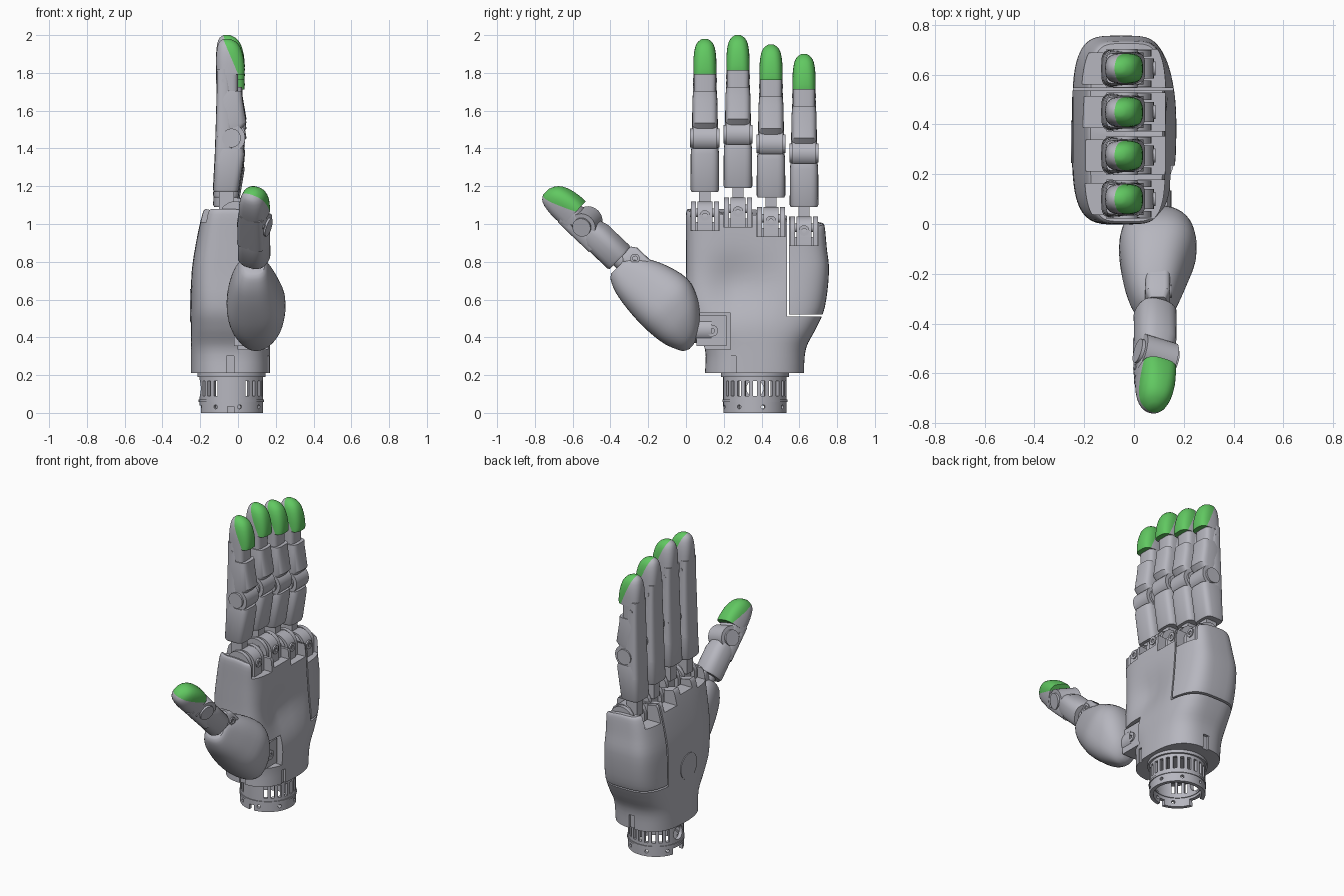
import bpy, bmesh, math
from mathutils import Matrix, Vector

if "Cube" in bpy.data.objects:
    bpy.data.objects.remove(bpy.data.objects["Cube"])


def material(name, rgb):
    m = bpy.data.materials.new(name)
    m.use_nodes = True
    m.diffuse_color = (*rgb, 1)
    m.node_tree.nodes["Principled BSDF"].inputs["Base Color"].default_value = (*rgb, 1)
    return m


GREY = material("grey metal", (0.47, 0.47, 0.52))
GREEN = material("green pad", (0.12, 0.58, 0.12))
I = Matrix.Identity(4)


def T(x, y, z):
    return Matrix.Translation((x, y, z))


def add(name, bm, M=I, mats=(GREY,), angle=35):
    bmesh.ops.recalc_face_normals(bm, faces=bm.faces)
    bm.transform(M)
    me = bpy.data.meshes.new(name)
    bm.to_mesh(me)
    bm.free()
    for m in mats:
        me.materials.append(m)
    ob = bpy.data.objects.new(name, me)
    bpy.context.collection.objects.link(ob)
    smooth(ob, angle)
    return ob


def smooth(ob, angle=35):
    bpy.ops.object.select_all(action='DESELECT')
    ob.select_set(True)
    bpy.context.view_layer.objects.active = ob
    bpy.ops.object.shade_smooth_by_angle(angle=math.radians(angle))


def refine(rings, steps):
    """Catmull-Rom interpolation between rings."""
    out = []
    for i in range(len(rings) - 1):
        a, b, c, d = (rings[max(0, min(len(rings) - 1, i + k))] for k in (-1, 0, 1, 2))
        for s in range(steps):
            t = s / steps
            out.append(tuple(q + 0.5 * t * (r - p + t * (2 * p - 5 * q + 4 * r - w + t * (3 * (q - r) + w - p)))
                             for p, q, r, w in zip(a, b, c, d)))
    return out + [rings[-1]]


def loft(rings, n=28, steps=1, warp=None):
    """Rings are (z, x0, x1, y0, y1, squareness)."""
    bm = bmesh.new()
    loops = []
    for z, x0, x1, y0, y1, e in refine(rings, steps):
        loop = []
        for k in range(n):
            a = 2 * math.pi * k / n
            c, s = math.cos(a), math.sin(a)
            x = (x0 + x1) / 2 + (x1 - x0) / 2 * math.copysign(abs(c) ** (2 / e), c)
            y = (y0 + y1) / 2 + (y1 - y0) / 2 * math.copysign(abs(s) ** (2 / e), s)
            loop.append(bm.verts.new(warp(x, y, z) if warp else (x, y, z)))
        loops.append(loop)
    for A, B in zip(loops, loops[1:]):
        for k in range(n):
            bm.faces.new((A[k], A[(k + 1) % n], B[(k + 1) % n], B[k]))
    for L in (loops[0], loops[-1]):
        mid = bm.verts.new(sum((v.co for v in L), Vector()) / n)
        for k in range(n):
            bm.faces.new((L[k], L[(k + 1) % n], mid))
    return bm


def box(x0, x1, y0, y1, z0, z1):
    bm = bmesh.new()
    bmesh.ops.create_cube(bm, size=1)
    bm.transform(T((x0 + x1) / 2, (y0 + y1) / 2, (z0 + z1) / 2) @ Matrix.Diagonal((x1 - x0, y1 - y0, z1 - z0, 1)))
    return bm


def cyl(r, h, n=32):
    bm = bmesh.new()
    bmesh.ops.create_cone(bm, cap_ends=True, segments=n, radius1=r, radius2=r, depth=h)
    return bm


def tube(r0, r1, z0, z1, n=32):
    bm = bmesh.new()
    prof = [(r0, z0), (r1, z0), (r1, z1), (r0, z1)]
    cols = [[bm.verts.new((r * math.cos(2 * math.pi * k / n), r * math.sin(2 * math.pi * k / n), z))
             for r, z in prof] for k in range(n)]
    for k in range(n):
        A, B = cols[k], cols[(k + 1) % n]
        for j in range(4):
            bm.faces.new((A[j], B[j], B[(j + 1) % 4], A[(j + 1) % 4]))
    return bm


def arch(x0, x1, z0, zc, y0, y1):
    """Plate with a rounded top, extruded along y."""
    bm = bmesh.new()
    r, cx = (x1 - x0) / 2, (x0 + x1) / 2
    pts = [(x0, z0), (x1, z0)] + [(cx + r * math.cos(math.pi * k / 14), zc + r * math.sin(math.pi * k / 14)) for k in range(15)]
    f = bm.faces.new([bm.verts.new((x, y0, z)) for x, z in pts])
    ext = bmesh.ops.extrude_face_region(bm, geom=[f])["geom"]
    bmesh.ops.translate(bm, vec=(0, y1 - y0, 0), verts=[v for v in ext if isinstance(v, bmesh.types.BMVert)])
    return bm


def cut(ob, cutters):
    for bm, M in cutters:
        c = add("cutter", bm, M)
        c.hide_render = True
        mod = ob.modifiers.new("cut", 'BOOLEAN')
        mod.operation, mod.object, mod.solver = 'DIFFERENCE', c, 'EXACT'
        bpy.context.view_layer.objects.active = ob
        bpy.ops.object.modifier_apply(modifier=mod.name)
        bpy.data.objects.remove(c)
    smooth(ob)


ALONG_Y = Matrix.Rotation(math.pi / 2, 4, 'X')
ALONG_X = Matrix.Rotation(math.pi / 2, 4, 'Y')
FINGERS = [("index", 0.10, -0.02), ("middle", 0.275, 0.0), ("ring", 0.45, -0.05), ("little", 0.625, -0.10)]


# Palm: hollowed on the +x side, top sloping to the little finger
def palm_warp(x, y, z):
    if z > 0.75:
        top = 1.08 - 0.2 * max(0, y - 0.35) - 0.25 * max(0, x)
        z = 0.75 + (z - 0.75) * (top - 0.75) / 0.34
    if x > 0:
        x -= 0.05 * math.exp(-((y - 0.27) / 0.15) ** 2 - ((z - 0.68) / 0.14) ** 2)
    return x, y, z


palm = add("palm", loft([
    (0.21, -0.25, 0.17, 0.10, 0.625, 2.6), (0.34, -0.25, 0.17, 0.10, 0.635, 2.8),
    (0.45, -0.25, 0.17, 0.04, 0.69, 3.2), (0.56, -0.25, 0.16, 0.0, 0.735, 3.6),
    (0.75, -0.245, 0.14, 0.0, 0.757, 4), (0.92, -0.22, 0.13, 0.0, 0.745, 4.2),
    (1.06, -0.19, 0.125, 0.0, 0.735, 4.5), (1.09, -0.175, 0.115, 0.01, 0.725, 4.5)], 72, 4, palm_warp))
cuts = [(box(-0.4, 0.4, 0.536, 0.546, 0.51, 1.3), I),
        (box(-0.4, 0.4, 0.540, 0.9, 0.51, 0.521), I),
        (box(0.0, 0.4, -0.02, 0.235, 0.335, 0.53), I),
        (box(0.15, 0.4, 0.235, 0.265, 0.1, 0.30), I),
        (box(-0.06, -0.02, -0.1, 0.113, 0.1, 0.30), I),
        (box(-0.06, -0.02, 0.61, 0.8, 0.1, 0.30), I)]
for _, y, o in FINGERS:
    cuts += [(box(-0.11, 0.4, y - 0.077, y + 0.077, 0.985 + o, 1.4), I),
             (box(-0.4, 0.0, y - 0.062, y + 0.062, 1.03 + o, 1.4), I)]
cut(palm, cuts)
add("back_disc", cyl(0.085, 0.02), T(-0.244, 0.33, 0.57) @ ALONG_X)

# Thumb mount in the palm recess
add("thumb_mount", box(-0.02, 0.135, 0.055, 0.215, 0.355, 0.515))
add("thumb_mount_pivot", cyl(0.07, 0.17), T(0.08, 0.05, 0.44) @ ALONG_Y)
add("thumb_mount_screw", tube(0.012, 0.03, 0, 0.012, 20), T(0.133, 0.14, 0.435) @ ALONG_X)

# Wrist: slotted tube with a lower collar
wrist = add("wrist", tube(0.145, 0.168, 0.0, 0.23, 64))
slots = []
for k in range(24):
    R = Matrix.Rotation(math.radians(15 * k), 4, 'Z')
    if k not in (11, 12, 13, 17, 18, 19):
        slots.append((box(0.1, 0.25, -0.011, 0.011, 0.09, 0.17), R))
    if k % 3 == 1:
        slots.append((cyl(0.011, 0.1, 12), R @ T(0.16, 0, 0.032) @ ALONG_X))
slots += [(cyl(0.045, 0.2), T(-0.16, 0, 0.13) @ ALONG_X),
          (box(-0.02, 0.015, -0.3, -0.1, -0.05, 0.035), I), (box(-0.3, -0.1, -0.05, 0.05, -0.05, 0.04), I)]
cut(wrist, slots)
wrist.location = (-0.035, 0.365, 0)
add("wrist_collar", tube(0.14, 0.173, 0.058, 0.07, 64), T(-0.035, 0.365, 0))
add("wrist_seat", tube(0.14, 0.18, 0.19, 0.225, 64), T(-0.035, 0.365, 0))


def hinge(name, M, w=0.064):
    M = M @ T(-0.035, 0, 0.285)
    add(name + "_joint", cyl(0.073, 2 * w), M @ ALONG_Y)
    add(name + "_joint_cap", cyl(0.05, 2 * w + 0.027), M @ ALONG_Y)


def fingertip(name, M):
    add(name + "_tip_core", loft([(0.50, -0.110, 0.0, -0.057, 0.057, 4), (0.64, -0.113, 0.0, -0.06, 0.06, 4)]), M)
    add(name + "_tip_pin", cyl(0.012, 0.126, 12), M @ T(-0.075, 0, 0.59) @ ALONG_Y)
    # Tip is split by a slanted plane: pad in front, shell behind
    bm = loft([(0.622, -0.113, 0.034, -0.061, 0.061, 3.2), (0.65, -0.115, 0.036, -0.061, 0.061, 3),
               (0.71, -0.116, 0.03, -0.060, 0.060, 2.7), (0.765, -0.11, 0.013, -0.052, 0.052, 2.4),
               (0.795, -0.098, -0.012, -0.036, 0.036, 2.2), (0.81, -0.077, -0.042, -0.014, 0.014, 2)], 32, 2)
    co, no = Vector((-0.032, 0, 0.70)), Vector((0.20, 0, 0.085)).normalized()
    bmesh.ops.bisect_plane(bm, geom=bm.verts[:] + bm.edges[:] + bm.faces[:], plane_co=co, plane_no=no)
    for f in bm.faces:
        f.material_index = int((f.calc_center_median() - co).dot(no) > 0 and f.normal.z > -0.9)
    add(name + "_tip", bm, M, (GREY, GREEN), 40)


# Fingers, each with its knuckle
for name, y, o in FINGERS:
    K = T(0, y, o)
    for s in (-1, 1):
        add(name + "_knuckle_lug", arch(-0.1, 0.07, 0.95, 1.055, s * 0.048, s * 0.074), K)
    add(name + "_knuckle", arch(-0.08, 0.08, 0.96, 1.06, -0.04, 0.04), K)
    add(name + "_knuckle_pin", cyl(0.022, 0.15, 20), K @ T(0, 0, 1.08) @ ALONG_Y)
    add(name + "_knuckle_screw", tube(0.012, 0.028, 0, 0.01, 20), K @ T(0.077, 0, 1.065) @ ALONG_X)
    add(name + "_neck", box(-0.1, -0.02, -0.03, 0.03, 1.08, 1.22), K)
    M = T(0, y, 1.19 + o)
    add(name + "_lower_segment", loft([
        (0.0, -0.126, 0.0, -0.070, 0.070, 4), (0.012, -0.132, 0.004, -0.076, 0.076, 4),
        (0.20, -0.122, 0.035, -0.075, 0.075, 4), (0.23, -0.12, 0.03, -0.072, 0.072, 4)]), M)
    # Continuous shell down the back of the finger
    add(name + "_back_shell", loft([
        (0.15, -0.124, -0.02, -0.073, 0.073, 4), (0.36, -0.117, -0.03, -0.069, 0.069, 4),
        (0.56, -0.112, -0.04, -0.062, 0.062, 4), (0.65, -0.113, -0.05, -0.06, 0.06, 4)]), M)
    add(name + "_middle_segment", loft([
        (0.335, -0.117, 0.02, -0.064, 0.064, 4), (0.365, -0.117, 0.045, -0.067, 0.067, 4),
        (0.49, -0.110, 0.024, -0.066, 0.066, 4), (0.535, -0.109, 0.022, -0.062, 0.062, 4)]), M)
    hinge(name, M)
    fingertip(name, M)

# Thumb: local z runs along it, local x faces its pad
d = Vector((0, -0.72, 0.69)).normalized()


def frame(origin, x):
    x = (x - d * x.dot(d)).normalized()
    return Matrix.Translation(origin) @ Matrix((x, d.cross(x), d)).transposed().to_4x4()


base = frame(Vector((0, 0, 0.42)), Vector((1, 0, 0)))
# In this frame local y points up towards the fingers
add("thumb_base", loft([
    (-0.07, 0.07, 0.11, -0.045, -0.02, 2), (-0.055, 0.04, 0.15, -0.075, 0.03, 2.1),
    (-0.02, 0.005, 0.19, -0.095, 0.085, 2.3), (0.04, -0.03, 0.225, -0.117, 0.145, 2.4),
    (0.11, -0.053, 0.245, -0.127, 0.19, 2.5), (0.20, -0.06, 0.25, -0.13, 0.215, 2.5),
    (0.32, -0.045, 0.215, -0.12, 0.19, 2.5), (0.42, -0.02, 0.18, -0.10, 0.145, 2.6),
    (0.485, 0.01, 0.155, -0.07, 0.10, 2.6), (0.505, 0.03, 0.14, -0.045, 0.07, 2.4)], 40, 3), base)
add("thumb_knuckle", loft([(0.36, 0.045, 0.145, 0.04, 0.15, 5), (0.50, 0.045, 0.145, 0.04, 0.15, 5),
                           (0.53, 0.06, 0.13, 0.05, 0.13, 5)]), base)
add("thumb_knuckle_screw", tube(0.012, 0.025, 0, 0.01, 20), base @ T(0.143, 0.1, 0.47) @ ALONG_X)
add("thumb_neck", cyl(0.05, 0.12), base @ T(0.085, 0.045, 0.53))

thumb = frame(Vector((0.085, -0.35, 0.818)), Vector((0.4, 0.63, 0.66)))
add("thumb_segment", loft([
    (0.0, -0.074, 0.074, -0.076, 0.076, 2.6), (0.012, -0.08, 0.08, -0.082, 0.082, 2.6),
    (0.17, -0.078, 0.078, -0.08, 0.08, 2.8), (0.215, -0.07, 0.065, -0.072, 0.072, 2.8)]), thumb)
add("thumb_back_shell", loft([
    (0.14, -0.078, 0.02, -0.076, 0.076, 3.5), (0.27, -0.08, 0.01, -0.072, 0.072, 3.5),
    (0.37, -0.08, 0.0, -0.068, 0.068, 3.5)]), thumb)
hinge("thumb", thumb @ T(0.045, 0, -0.025), 0.068)
fingertip("thumb", thumb @ Matrix.Diagonal((1.12, 1.2, 1, 1)) @ T(0.043, 0, -0.283))
